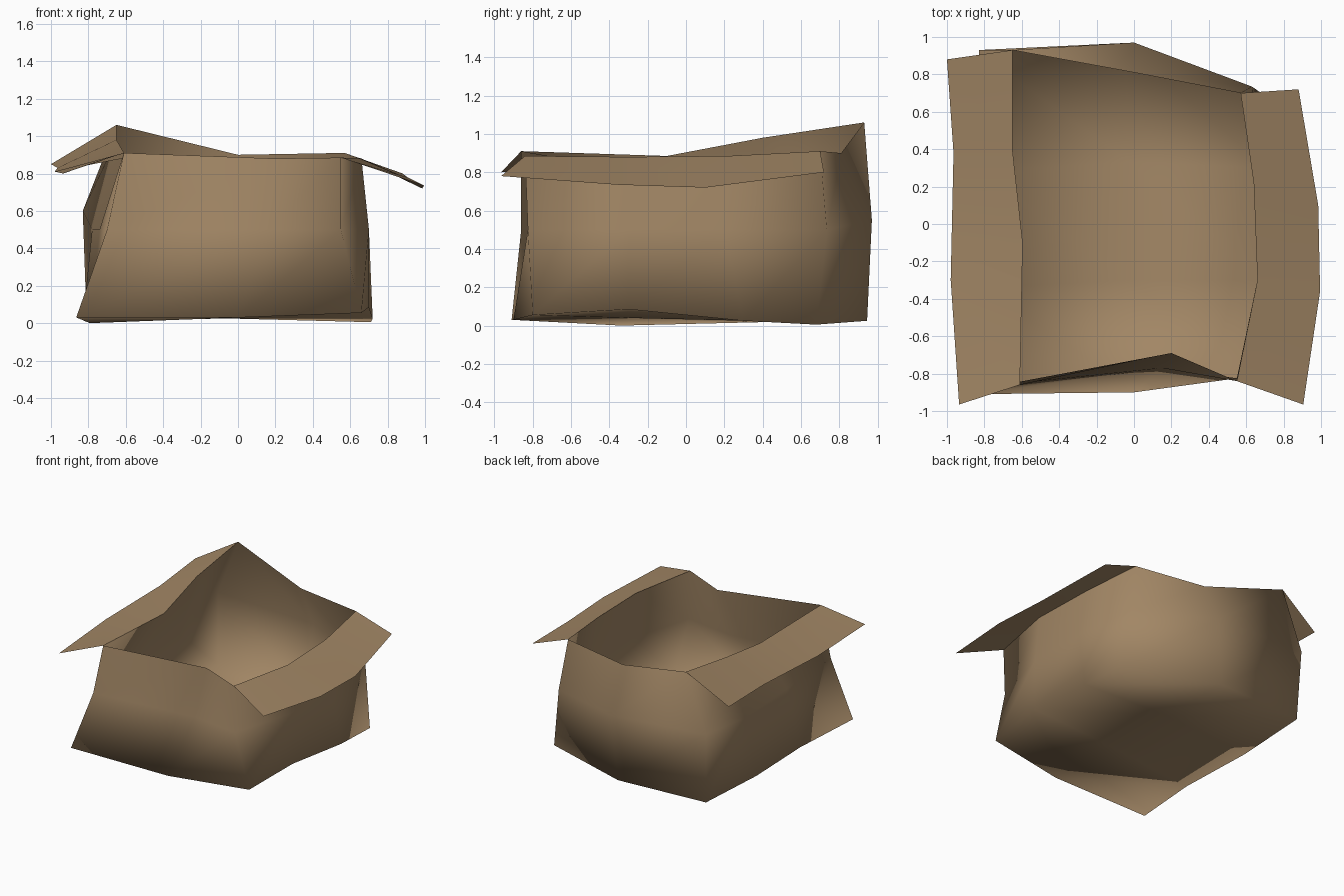
import bpy

if "Cube" in bpy.data.objects:
    bpy.data.objects.remove(bpy.data.objects["Cube"])

card = bpy.data.materials.new("brown_cardboard")
card.diffuse_color = (0.36, 0.24, 0.13, 1)
card.use_nodes = True
card.node_tree.nodes["Principled BSDF"].inputs["Base Color"].default_value = card.diffuse_color


def sheet(name, verts, faces):
    """Smooth-shaded single-layer card sheet."""
    me = bpy.data.meshes.new(name)
    me.from_pydata(verts, [], faces)
    me.update()
    me.materials.append(card)
    for p in me.polygons:
        p.use_smooth = True
    ob = bpy.data.objects.new(name, me)
    bpy.context.collection.objects.link(ob)
    return ob


def flap(name, hinge, edge):
    """Strip of quads from a hinge line to its free edge."""
    n = len(hinge)
    sheet(name, hinge + edge, [(i, i + n, i + n + 1, i + 1) for i in range(n - 1)])


# Rings run: front left, front mid, front right, right x2,
# back right, back mid, back left, left x2
base = [(-.865, -.91, .03), (0, -.90, .03), (.66, -.80, .055), (.70, -.30, .085),
        (.72, .30, .025), (.71, .68, .005), (-.05, .945, .025), (-.81, .90, .03),
        (-.83, .28, .015), (-.79, -.34, 0)]
middle = [(-.70, -.86, .5), (.15, -.77, .5), (.55, -.825, .5), (.70, -.30, .5),
          (.70, .20, .5), (.63, .735, .5), (0, .97, .55), (-.83, .93, .6),
          (-.78, .36, .5), (-.74, -.24, .5)]
rim = [(-.61, -.86, .91), (.20, -.69, .88), (.55, -.84, .885), (.66, -.30, .88),
       (.64, .22, .885), (.57, .70, .91), (0, .81, .90), (-.65, .93, 1.06),
       (-.65, .40, .98), (-.595, -.10, .885)]

# Box: two bands of wall plus a crumpled floor
n = len(rim)
walls = [(r * n + i, r * n + (i + 1) % n, (r + 1) * n + (i + 1) % n, (r + 1) * n + i)
         for r in range(2) for i in range(n)]
c1, c2 = 3 * n, 3 * n + 1
floor = [(9, c1, 1, 0), (c1, 3, 2, 1), (c2, 4, 3, c1),
         (8, c2, c1, 9), (6, 5, 4, c2), (7, 6, c2, 8)]
sheet("box_body", base + middle + rim + [(-.03, -.30, .04), (-.02, .33, .025)],
      walls + floor)

# Side flaps folded outward
flap("right_flap", rim[2:6],
     [(.905, -.965, .78), (.995, -.36, .735), (.985, .10, .72), (.88, .72, .80)])
flap("left_flap", [rim[0], rim[9], rim[8], rim[7]],
     [(-.935, -.965, .80), (-.98, -.30, .81), (-.965, .38, .83), (-1, .88, .85)])
